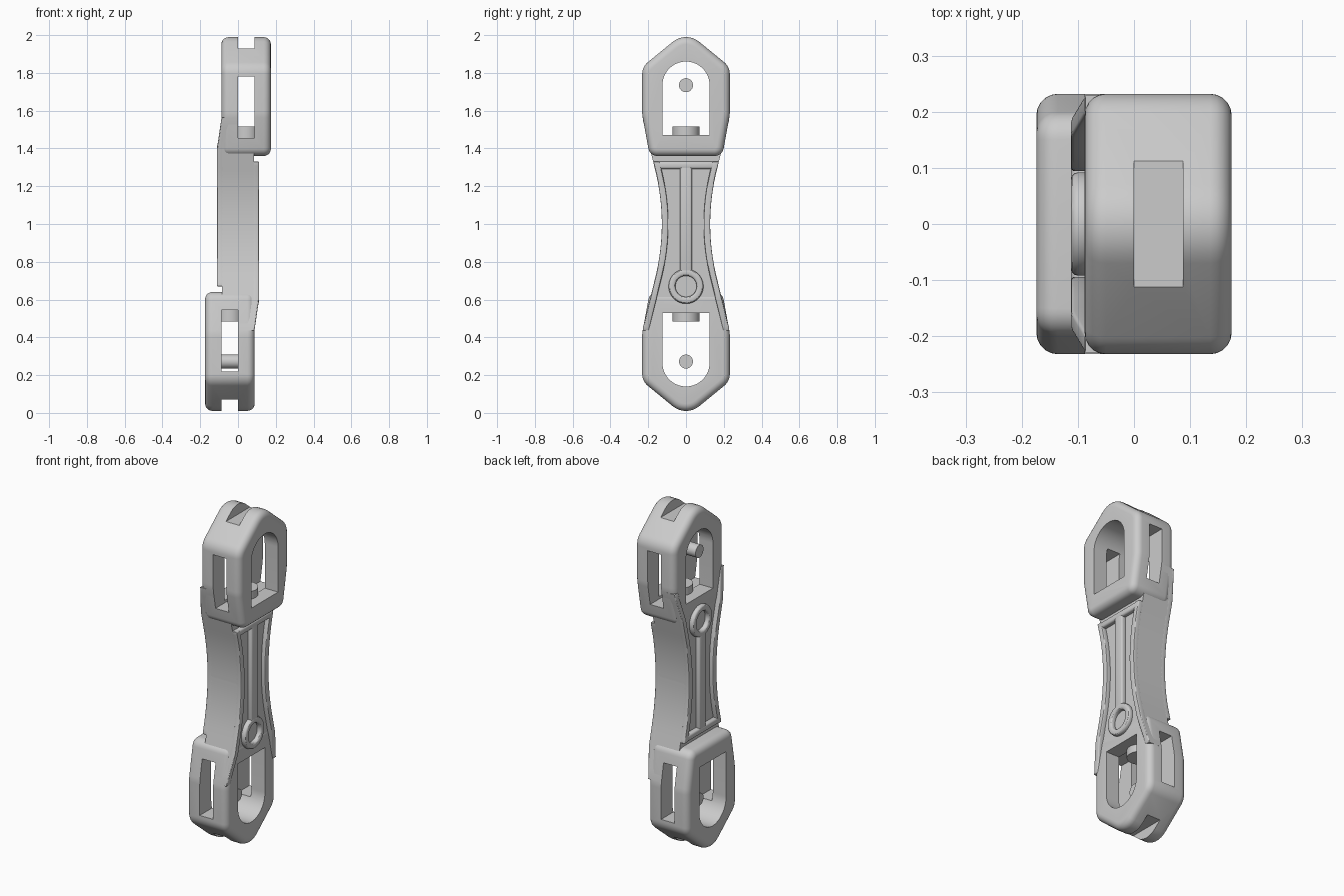
import bpy, bmesh, math
from mathutils import Matrix, Vector

if "Cube" in bpy.data.objects:
    bpy.data.objects.remove(bpy.data.objects["Cube"])

TURN = Matrix.Translation((0, 0, 1)) @ Matrix.Rotation(math.pi, 4, 'Y') @ Matrix.Translation((0, 0, -1))


def apply(ob, kind, **props):
    m = ob.modifiers.new(kind, kind)
    for k, v in props.items():
        setattr(m, k, v)
    bpy.ops.object.select_all(action='DESELECT')
    bpy.context.view_layer.objects.active = ob
    ob.select_set(True)
    bpy.ops.object.modifier_apply(modifier=m.name)


def finish(bm, name, bevel=0, segs=3):
    bmesh.ops.recalc_face_normals(bm, faces=bm.faces[:])
    me = bpy.data.meshes.new(name)
    bm.to_mesh(me)
    bm.free()
    ob = bpy.data.objects.new(name, me)
    bpy.context.collection.objects.link(ob)
    if bevel:
        apply(ob, 'BEVEL', width=bevel, segments=segs, limit_method='ANGLE', angle_limit=math.radians(40))
    return ob


def loft(name, sections, closed=False, bevel=0, segs=3):
    """Skin a list of equal-length point rings."""
    bm = bmesh.new()
    rings = [[bm.verts.new(p) for p in s] for s in sections]
    pairs = list(zip(rings, rings[1:])) + ([(rings[-1], rings[0])] if closed else [])
    for a, b in pairs:
        for i in range(len(a)):
            j = (i + 1) % len(a)
            bm.faces.new((a[i], a[j], b[j], b[i]))
    if not closed:
        bm.faces.new(rings[0])
        bm.faces.new(rings[-1])
    return finish(bm, name, bevel, segs)


def prism(name, pts, x0, x1, bevel=0, segs=3):
    """Extrude a (y, z) outline along x."""
    return loft(name, [[(x, y, z) for y, z in pts] for x in (x0, x1)], False, bevel, segs)


def rounded(corners, n=7):
    """Round each (y, z, radius) corner of a convex outline."""
    out = []
    for i, (y, z, r) in enumerate(corners):
        p = Vector((y, z))
        a = (Vector(corners[i - 1][:2]) - p).normalized()
        b = (Vector(corners[(i + 1) % len(corners)][:2]) - p).normalized()
        half = a.angle(b) / 2
        c = p + (a + b).normalized() * r / math.sin(half)
        u, v = p + a * r / math.tan(half) - c, p + b * r / math.tan(half) - c
        w = u.angle(v)
        for k in range(n + 1):
            t = k / n
            out.append(c + (u * math.sin((1 - t) * w) + v * math.sin(t * w)) / math.sin(w))
    return [(q.x, q.y) for q in out]


def circle(r, z, n=40):
    return [(r * math.cos(2 * math.pi * i / n), z + r * math.sin(2 * math.pi * i / n)) for i in range(n)]


def box(y, z0, z1):
    return [(-y, z0), (y, z0), (y, z1), (-y, z1)]


def waist(z):
    """Half width of the hourglass arm."""
    d = abs(z - 1)
    return 0.128 + 0.43 * d * d if d < 0.3 else min(0.1667 + 0.245 * (d - 0.3), 0.2295)


parts = []

# End block with pointed top
right = [(0.232, 1.832, 0.08), (0.232, 1.58, 0.2), (0.192, 1.36, 0.05)]
outline = [(0, 2.022, 0.11)] + right + [(-y, z, r) for y, z, r in reversed(right)]
block = prism("end_block", rounded(outline), -0.088, 0.174, 0.038, 5)

# Upper half of the hourglass arm
zs = [1 + 0.565 * i / 20 for i in range(21)]
arm = prism("arm", [(waist(z), z) for z in zs] + [(-waist(z), z) for z in reversed(zs)], -0.086, 0.086)

# Window, side slot and top notch cut through the end
arch = [(0.125, 1.47)] + [(0.125 * math.cos(math.pi * i / 24), 1.735 + 0.125 * math.sin(math.pi * i / 24))
                          for i in range(25)] + [(-0.125, 1.47)]
cutters = [prism("cut_window", arch, -0.4, 0.4),
           prism("cut_slot", box(0.4, 1.455, 1.78), 0, 0.087),
           prism("cut_notch", box(0.125, 1.93, 2.2), 0, 0.087)]
for ob in (block, arm):
    for c in cutters:
        apply(ob, 'BOOLEAN', operation='DIFFERENCE', object=c, solver='EXACT')
for c in cutters:
    bpy.data.objects.remove(c)
parts += [block, arm]

# Raised rim along both edges of the face, fading out at the low end
for side, label in ((1, "right"), (-1, "left")):
    secs = []
    for i in range(41):
        z = 0.435 + 0.895 * i / 40
        top = 0.087 + 0.025 * min(1, (z - 0.435) / 0.17)
        o, n = waist(z) * side, (waist(z) - 0.034) * side
        secs.append([(0.075, o, z), (top, o, z), (top, n, z), (0.075, n, z)])
    parts.append(loft("rim_" + label, secs, False, 0.009))

# Cross bar, centre rib and ring
parts.append(prism("rim_bar", box(0.166, 1.292, 1.33), 0.075, 0.112, 0.011))
parts.append(prism("centre_rib", box(0.031, 0.745, 1.31), 0.075, 0.111, 0.009))
ring = []
for i in range(48):
    a = 2 * math.pi * i / 48
    ring.append([(x, r * math.cos(a), 0.67 + r * math.sin(a))
                 for x, r in ((0.075, 0.092), (0.112, 0.092), (0.112, 0.056), (0.075, 0.056))])
parts.append(loft("ring", ring, True, 0.012))

# Round pad on the window floor
pad = [(0.043 + y, z) for y, z in circle(0.072, 0)]
parts.append(loft("pad", [[(x, y, h) for x, y in pad] for h in (1.44, 1.515)]))

# Opposite end: the same parts turned half way round
for ob in parts:
    twin = ob.copy()
    twin.data = ob.data.copy()
    twin.data.transform(TURN)
    twin.name = "lower_" + ob.name
    bpy.context.collection.objects.link(twin)

# Pins
for z, label in ((1.735, "upper"), (0.272, "lower")):
    prism(label + "_pin", circle(0.037, z), -0.088, 0)

bpy.ops.object.select_all(action='SELECT')
bpy.ops.object.shade_smooth_by_angle(angle=math.radians(30))
